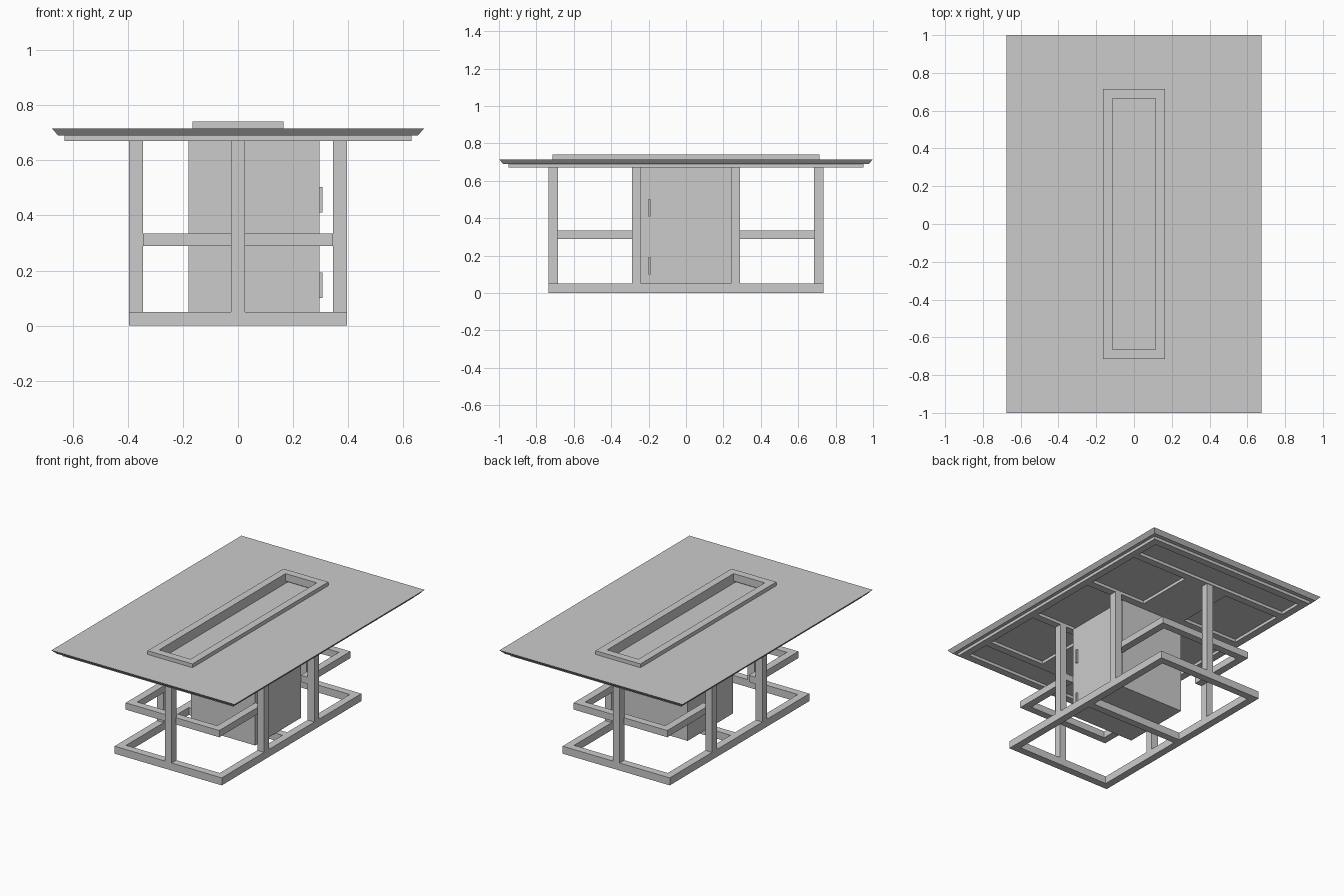
import bpy
import bmesh

cube = bpy.data.objects.get("Cube")
if cube:
    bpy.data.objects.remove(cube, do_unlink=True)

grey = bpy.data.materials.new("plain_grey")
grey.use_nodes = True
colour = (0.6, 0.6, 0.6, 1)
grey.diffuse_color = colour
grey.node_tree.nodes["Principled BSDF"].inputs["Base Color"].default_value = colour


def finish(name, bm):
    bmesh.ops.recalc_face_normals(bm, faces=bm.faces)
    mesh = bpy.data.meshes.new(name)
    bm.to_mesh(mesh)
    bm.free()
    mesh.materials.append(grey)
    obj = bpy.data.objects.new(name, mesh)
    bpy.context.collection.objects.link(obj)
    return obj


def box(name, x0, x1, y0, y1, z0, z1):
    bm = bmesh.new()
    bmesh.ops.create_cube(bm, size=1)
    for v in bm.verts:
        v.co.x = x1 if v.co.x > 0 else x0
        v.co.y = y1 if v.co.y > 0 else y0
        v.co.z = z1 if v.co.z > 0 else z0
    return finish(name, bm)


def frame(name, loops):
    """Closed rectangular frame: each loop is (half width, half depth, height)."""
    bm = bmesh.new()
    rows = [[bm.verts.new((sx * a, sy * b, z))
             for sx, sy in ((-1, -1), (1, -1), (1, 1), (-1, 1))]
            for a, b, z in loops]
    for i, row in enumerate(rows):
        below = rows[i - 1]
        for j in range(4):
            bm.faces.new((below[j - 1], below[j], row[j], row[j - 1]))
    return finish(name, bm)


def square_frame(name, a, b, bar, z0, z1):
    c, d = a - bar, b - bar
    return frame(name, [(a, b, z0), (a, b, z1), (c, d, z1), (c, d, z0)])


BAR = 0.05
BASE_TOP, UNDER, TOP_LOW, TOP_HIGH, RIM = 0.05, 0.67, 0.69, 0.715, 0.74
W, D = 0.395, 0.735          # base half sizes
POST_Y = 0.265               # side post centres

# Base frame with its middle cross bar
square_frame("base_frame", W, D, BAR, 0, BASE_TOP)
box("base_cross_bar", BAR - W, W - BAR, -BAR / 2, BAR / 2, 0, BASE_TOP)

# Posts and middle rails, mirrored front to back and side to side
for sy, end in ((-1, "front"), (1, "back")):
    ys = sorted((sy * D, sy * (D - BAR)))
    box(end + "_post", -BAR / 2, BAR / 2, *ys, BASE_TOP, UNDER)
    inner = W - BAR
    ys = sorted((sy * 0.69, sy * 0.64))
    box(end + "_rail", -inner, inner, *ys, 0.29, 0.335)
    for sx, side in ((-1, "right"), (1, "left")):
        xs = sorted((sx * W, sx * inner))
        y = sy * POST_Y
        box(f"{end}_{side}_post", *xs, y - BAR / 2, y + BAR / 2, BASE_TOP, UNDER)
        xs = sorted((sx * inner, sx * (inner - BAR)))
        ys = sorted((sy * 0.64, sy * (POST_Y - BAR / 2)))
        box(f"{end}_{side}_side_rail", *xs, *ys, 0.29, 0.335)

# Cabinet with two handles on its door side
box("cabinet", -0.18, 0.295, -0.24, 0.24, BASE_TOP, UNDER)
for name, z in (("lower_handle", 0.1), ("upper_handle", 0.41)):
    box(name, 0.295, 0.307, -0.2, -0.19, z, z + 0.093)

# Frame under the table top: outer frame, cross bars and long bars
square_frame("under_frame", 0.63, 0.95, BAR, UNDER, TOP_LOW)
for sign, end in ((-1, "front"), (1, "back")):
    y = sign * 0.715
    box(end + "_under_bar", -0.58, 0.58, y - BAR / 2, y + BAR / 2, UNDER, TOP_LOW)
    for sx, side in ((-1, "right"), (1, "left")):
        xs = sorted((sx * 0.165, sx * 0.58))
        y = sign * POST_Y
        box(f"{end}_{side}_under_bar", *xs, y - BAR / 2, y + BAR / 2, UNDER, TOP_LOW)
for sx, side in ((-1, "right"), (1, "left")):
    xs = sorted((sx * 0.115, sx * 0.165))
    box(side + "_long_under_bar", *xs, -0.69, 0.69, UNDER, TOP_LOW)

# Table top with an undercut edge and a long opening
frame("table_top", [(0.652, 0.977, TOP_LOW), (0.675, 1, TOP_HIGH),
                    (0.14, 0.69, TOP_HIGH), (0.14, 0.69, TOP_LOW)])

# Raised rim and floor of the trough
square_frame("trough_rim", 0.165, 0.715, 0.05, TOP_LOW, RIM)
box("trough_floor", -0.115, 0.115, -0.69, 0.69, UNDER, UNDER + 0.005)
